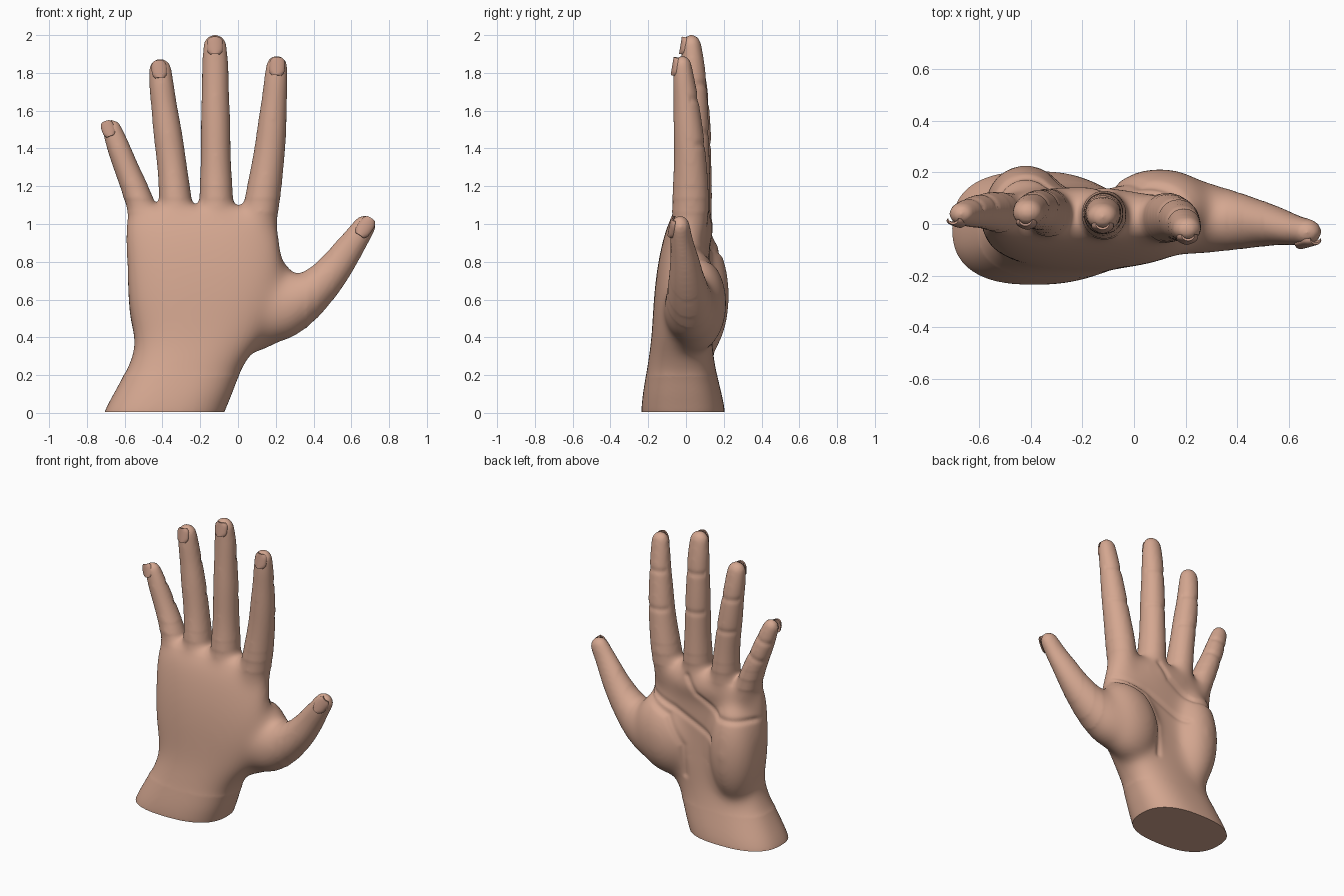
import bpy, bmesh, math
from mathutils import Vector, Matrix

if "Cube" in bpy.data.objects:
    bpy.data.objects.remove(bpy.data.objects["Cube"])

skin = bpy.data.materials.new("skin")
skin.diffuse_color = (0.66, 0.385, 0.28, 1)
skin.use_nodes = True
skin.node_tree.nodes["Principled BSDF"].inputs["Base Color"].default_value = skin.diffuse_color
nail_mat = bpy.data.materials.new("nail")
nail_mat.diffuse_color = (0.58, 0.33, 0.245, 1)
nail_mat.use_nodes = True
nail_mat.node_tree.nodes["Principled BSDF"].inputs["Base Color"].default_value = nail_mat.diffuse_color


def loft(bm, rings):
    """Skin closed rings of points and cap both ends."""
    vr = [[bm.verts.new(p) for p in r] for r in rings]
    n = len(vr[0])
    for a, b in zip(vr, vr[1:]):
        for i in range(n):
            bm.faces.new((a[i], a[(i + 1) % n], b[(i + 1) % n], b[i]))
    bm.faces.new(vr[0][::-1])
    bm.faces.new(vr[-1])


def digit(bm, pts):
    """Finger from (x, y, z, half width, half depth) stations, with a rounded tip."""
    c = [Vector(p[:3]) for p in pts]
    rings = []

    def ring(o, t, w, d):
        side = Vector((0, 1, 0)).cross(t).normalized()
        deep = t.cross(side)
        rings.append([o + side * w * math.cos(a) + deep * d * math.sin(a)
                      for a in (k * math.tau / 16 for k in range(16))])
    for i, p in enumerate(pts):
        t = (c[min(i + 1, len(c) - 1)] - c[max(i - 1, 0)]).normalized()
        ring(c[i], t, p[3], p[4])
    w, d = pts[-1][3:]
    for s in (0.35, 0.65, 0.88, 0.99):
        k = math.sqrt(1 - s * s)
        ring(c[-1] + t * w * s, t, w * k, d * k)
    loft(bm, rings)


def blob(bm, loc, size, tilt=0):
    m = Matrix.Translation(loc) @ Matrix.Rotation(tilt, 4, 'Y') @ Matrix.Diagonal((*size, 1))
    bmesh.ops.create_uvsphere(bm, u_segments=24, v_segments=16, radius=1, matrix=m)


bm = bmesh.new()

# wrist and palm: z, left, right, back of hand, palm side
palm = [(-.08, -.74, -.10, -.24, .215), (.02, -.705, -.065, -.238, .207),
        (.1, -.66, -.03, -.23, .19), (.2, -.605, .005, -.213, .165),
        (.3, -.56, .06, -.197, .145), (.38, -.545, .13, -.185, .14),
        (.5, -.57, .2, -.177, .135), (.6, -.585, .235, -.172, .13),
        (.75, -.592, .245, -.157, .125), (.88, -.6, .23, -.132, .125),
        (.98, -.605, .218, -.105, .125), (1.05, -.595, .205, -.075, .11),
        (1.1, -.56, .17, -.035, .08)]
rings = []
for z, l, r, f, b in palm:
    ring = []
    for k in range(32):
        a = k * math.tau / 32
        ca, sa = math.cos(a), math.sin(a)
        ring.append(((l + r) / 2 + (r - l) / 2 * math.copysign(abs(ca) ** .8, ca),
                     (f + b) / 2 + (b - f) / 2 * math.copysign(abs(sa) ** .8, sa), z))
    rings.append(ring)
loft(bm, rings)

# thumb mound, little finger mound and pad below the fingers
blob(bm, (.1, .05, .58), (.22, .17, .27), .35)
blob(bm, (-.42, .06, .62), (.165, .175, .36))
blob(bm, (-.2, .05, .98), (.36, .1, .12))

# little, ring, middle and index fingers, then the thumb
digit(bm, [(-.43, .03, .85, .08, .09), (-.515, .045, 1.1, .083, .09), (-.555, .05, 1.21, .071, .076),
           (-.597, .05, 1.31, .066, .068), (-.635, .045, 1.41, .063, .06), (-.667, .04, 1.5, .053, .046)])
digit(bm, [(-.3, .03, .85, .09, .1), (-.33, .042, 1.1, .095, .105), (-.34, .05, 1.23, .081, .088),
           (-.358, .055, 1.38, .079, .081), (-.375, .055, 1.5, .078, .08), (-.392, .055, 1.63, .069, .07),
           (-.405, .05, 1.73, .068, .065), (-.412, .045, 1.815, .062, .054)])
digit(bm, [(-.11, .025, .85, .095, .1), (-.115, .032, 1.1, .098, .106), (-.117, .04, 1.27, .083, .089),
           (-.118, .04, 1.42, .08, .085), (-.119, .04, 1.56, .08, .082), (-.12, .04, 1.7, .073, .074),
           (-.12, .038, 1.83, .073, .066), (-.122, .03, 1.94, .064, .054)])
digit(bm, [(.09, .015, .85, .1, .1), (.125, .025, 1.1, .1, .106), (.145, .025, 1.23, .091, .094),
           (.17, .02, 1.4, .083, .085), (.18, .01, 1.52, .079, .079), (.193, 0, 1.66, .068, .068),
           (.2, -.012, 1.76, .065, .06), (.205, -.018, 1.835, .058, .05)])
digit(bm, [(.0, .04, .5, .1, .1), (.11, .035, .52, .16, .145), (.215, .027, .545, .185, .155),
           (.3, .02, .58, .155, .142), (.4, .01, .645, .118, .115), (.49, 0, .735, .097, .092),
           (.563, -.01, .835, .084, .073), (.62, -.025, .915, .071, .06), (.668, -.03, .985, .062, .053)])

me = bpy.data.meshes.new("hand")
bm.to_mesh(me)
bm.free()
hand = bpy.data.objects.new("hand", me)
bpy.context.collection.objects.link(hand)

# fuse the parts into one soft skin
hand.modifiers.new("round", 'SUBSURF').levels = 2
fuse = hand.modifiers.new("fuse", 'REMESH')
fuse.mode, fuse.voxel_size = 'VOXEL', .011
soft = hand.modifiers.new("soft", 'SMOOTH')
soft.factor, soft.iterations = .5, 12
bm = bmesh.new()
bm.from_object(hand, bpy.context.evaluated_depsgraph_get())
hand.modifiers.clear()

# blend the mounds, knuckles and thumb root into the palm
for top, reach, times in ((1.2, .5, 10), (1.13, .42, 25), (1.06, .36, 35)):
    area = [v for v in bm.verts if .2 < v.co.z < top and v.co.x < reach]
    for _ in range(times):
        bmesh.ops.smooth_vert(bm, verts=area, factor=.5,
                              use_axis_x=True, use_axis_y=True, use_axis_z=True)

# palm creases, drawn in x and z, each with a depth
creases = [(.01, [(-.56, .85), (-.36, .85), (-.17, .95), (-.1, 1.05)]),
           (.009, [(.2, .86), (0, .81), (-.3, .68)]),
           (.01, [(.21, .83), (.03, .76), (-.08, .58), (-.09, .38)])]
creases += [(.005, line) for line in (
    [(-.42, 1.42), (-.3, 1.42)], [(-.18, 1.48), (-.06, 1.48)], [(.11, 1.42), (.23, 1.42)],
    [(-.45, 1.64), (-.33, 1.64)], [(-.18, 1.74), (-.06, 1.74)], [(.14, 1.66), (.25, 1.66)],
    [(-.64, 1.27), (-.53, 1.31)], [(-.68, 1.4), (-.58, 1.43)])]
segs = [(h, Vector(a), Vector(b)) for h, line in creases for a, b in zip(line, line[1:])]
bm.normal_update()
for v in bm.verts:
    if v.normal.y > .25:
        p = Vector((v.co.x, v.co.z))
        dent = 0
        for h, a, b in segs:
            s = max(0, min(1, (p - a).dot(b - a) / (b - a).length_squared))
            d = (p - a - (b - a) * s).length
            dent = max(dent, h * math.exp(-(d / .018) ** 2))
        v.co -= v.normal * dent

# flat cut through the forearm
cut = bmesh.ops.bisect_plane(bm, geom=bm.verts[:] + bm.edges[:] + bm.faces[:],
                             plane_co=(0, 0, 0.005), plane_no=(0, 0, -1), clear_outer=True)
bmesh.ops.contextual_create(bm, geom=[e for e in cut["geom_cut"] if isinstance(e, bmesh.types.BMEdge)])
bm.to_mesh(me)
bm.free()
me.materials.clear()
me.materials.append(skin)


def finish(ob, angle):
    bpy.ops.object.select_all(action='DESELECT')
    ob.select_set(True)
    bpy.context.view_layer.objects.active = ob
    bpy.ops.object.shade_smooth_by_angle(angle=math.radians(angle))


finish(hand, 50)


def nail(name, loc, w, h, lean):
    """Curved nail plate; lean turns it with its finger."""
    nb = bmesh.new()
    m = (Matrix.Translation(loc) @ Matrix.Rotation(lean, 4, 'Y') @ Matrix.Rotation(-.16, 4, 'X'))
    rings = []
    for j in range(9):
        t = -1 + j / 4
        k = (1 - abs(t) ** 4 * .4)
        rings.append([m @ Vector((w * k * math.sin(a), w * (.45 - .55 * math.cos(a)) - g * .005, h * t))
                      for g, s in ((1, 1), (-.8, -1))
                      for a in (s * (-1.3 + 2.6 * i / 10) for i in range(11))])
    loft(nb, rings)
    bmesh.ops.recalc_face_normals(nb, faces=nb.faces)
    nm = bpy.data.meshes.new(name)
    nb.to_mesh(nm)
    nb.free()
    nm.materials.append(nail_mat)
    ob = bpy.data.objects.new(name, nm)
    bpy.context.collection.objects.link(ob)
    finish(ob, 40)


nail("little_nail", (-.688, .0, 1.505), .036, .042, -.34)
nail("ring_nail", (-.417, -.006, 1.82), .042, .046, -.08)
nail("middle_nail", (-.122, -.02, 1.945), .045, .046, 0)
nail("index_nail", (.207, -.064, 1.835), .043, .048, .06)
nail("thumb_nail", (.675, -.08, .985), .042, .055, .6)
